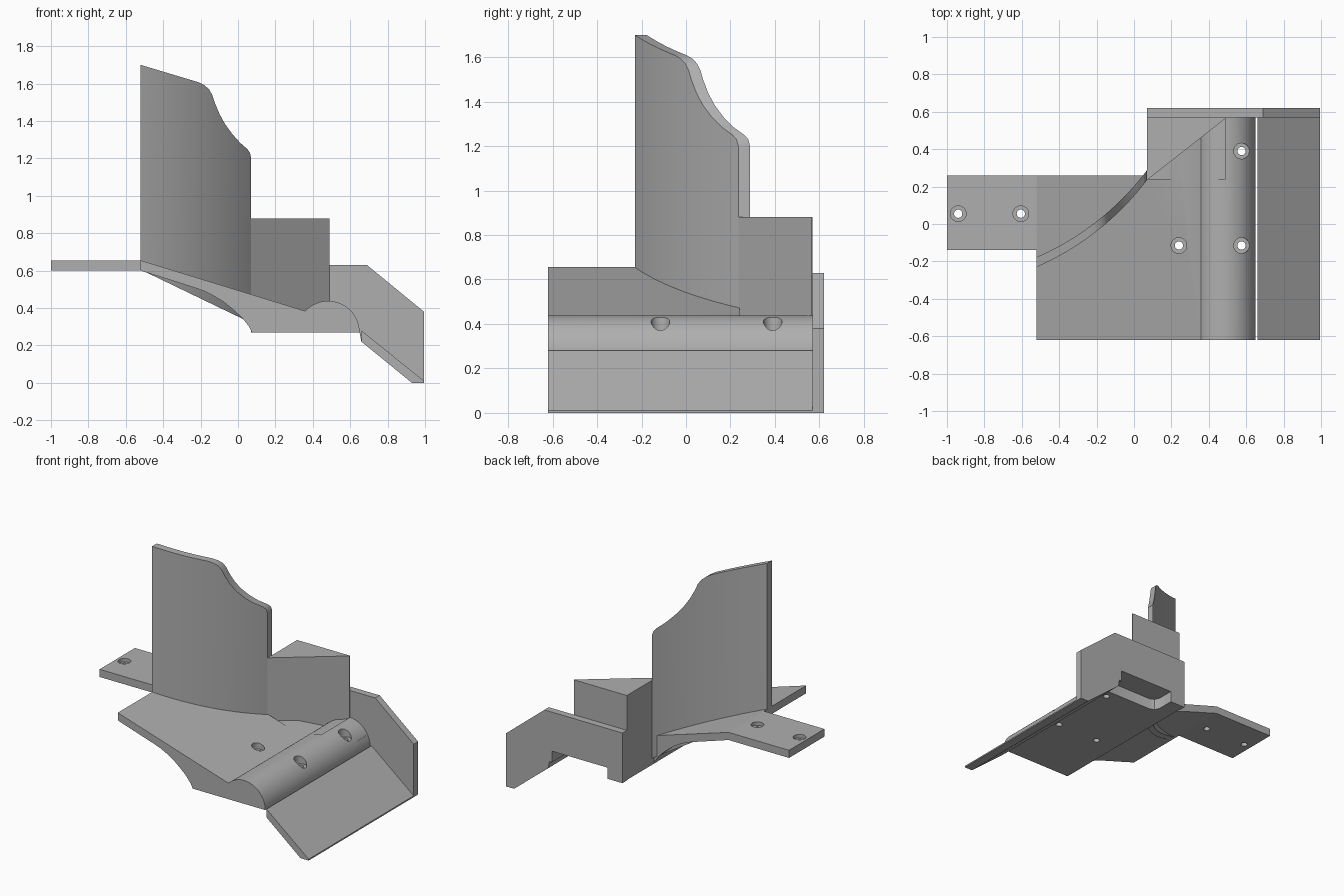
import bpy, bmesh, math
from mathutils import Vector

cube = bpy.data.objects.get("Cube")
if cube:
    bpy.data.objects.remove(cube, do_unlink=True)

grey = bpy.data.materials.new("plain_grey")
grey.use_nodes = True
GREY = (0.43, 0.43, 0.43, 1)
grey.diffuse_color = GREY
grey.node_tree.nodes["Principled BSDF"].inputs["Base Color"].default_value = GREY


def make_object(name, bm):
    bmesh.ops.recalc_face_normals(bm, faces=bm.faces)
    mesh = bpy.data.meshes.new(name)
    bm.to_mesh(mesh)
    bm.free()
    mesh.materials.append(grey)
    ob = bpy.data.objects.new(name, mesh)
    bpy.context.collection.objects.link(ob)
    return ob


def prism(name, points, a, b, axis="y"):
    """Extrude an xz outline along y, or an xy outline along z."""
    bm = bmesh.new()
    place = (lambda p: (p[0], a, p[1])) if axis == "y" else (lambda p: (p[0], p[1], a))
    face = bm.faces.new([bm.verts.new(place(p)) for p in points])
    new = bmesh.ops.extrude_face_region(bm, geom=[face])["geom"]
    move = Vector((0, b - a, 0)) if axis == "y" else Vector((0, 0, b - a))
    bmesh.ops.translate(bm, verts=[g for g in new if isinstance(g, bmesh.types.BMVert)], vec=move)
    return make_object(name, bm)


def box(name, x0, x1, y0, y1, z0, z1):
    return prism(name, [(x0, y0), (x1, y0), (x1, y1), (x0, y1)], z0, z1, "z")


def cut(ob, cutter):
    cutter.hide_render = True
    mod = ob.modifiers.new("cut", "BOOLEAN")
    mod.operation, mod.solver, mod.object = "DIFFERENCE", "EXACT", cutter
    with bpy.context.temp_override(object=ob, active_object=ob):
        bpy.ops.object.modifier_apply(modifier=mod.name)


def screw_cutter(x, y, seat, top):
    """Stepped bore: narrow shank below, wide head recess above the seat."""
    bm = bmesh.new()
    n, rings = 24, []
    for r, z in ((0.022, 0.1), (0.022, seat), (0.042, seat), (0.042, top)):
        rings.append([bm.verts.new((x + r * math.cos(i * math.tau / n),
                                    y + r * math.sin(i * math.tau / n), z)) for i in range(n)])
    for lo, hi in zip(rings, rings[1:]):
        for i in range(n):
            j = (i + 1) % n
            bm.faces.new((lo[i], lo[j], hi[j], hi[i]))
    bm.faces.new(rings[0])
    bm.faces.new(rings[-1])
    return make_object("screw_cutter", bm)


def slope(x):
    return 0.655 - 0.3125 * (x + 0.52)


# Sloping base with a rounded ridge along its right edge
ridge = [(0.482 + 0.168 * math.cos(t), 0.27 + 0.168 * math.sin(t))
         for t in [math.radians(137 * (1 - i / 28)) for i in range(29)]]
under = [(0.075, 0.27), (0.06, 0.3), (0.02, 0.35), (-0.03, 0.395), (-0.08, 0.435),
         (-0.13, 0.465), (-0.18, 0.49), (-0.23, 0.508), (-0.52, 0.6)]
base = prism("sloping_base", [(-0.52, 0.655)] + ridge + under, -0.62, 0.57)

# Mounting arm
arm = box("mounting_arm", -1.0, -0.52, -0.14, 0.26, 0.6, 0.655)

# Inclined flap beside the ridge
flap = prism("inclined_flap", [(0.66, 0.28), (0.995, 0.01), (0.995, 0), (0.93, 0), (0.66, 0.22)],
             -0.62, 0.57)

# Upright plate closing the rear end
plate = prism("end_plate", [(0.07, 0.63), (0.69, 0.63), (0.995, 0.38), (0.995, 0), (0.93, 0),
                            (0.66, 0.22), (0.65, 0.27), (0.07, 0.27)], 0.57, 0.62)

# Triangular support block
block = prism("support_block", [(0.07, 0.235), (0.49, 0.565), (0.49, 0.57), (0.07, 0.57)],
              0.38, 0.88, "z")

# Clear the rear left corner, flatten the block seat, and hollow the rear recess
cut(base, box("corner_cutter", -0.7, 0.07, 0.26, 0.7, 0.1, 0.8))
cut(base, box("seat_cutter", 0.07, 0.49, 0.24, 0.7, 0.427, 0.8))
recess = prism("recess_cutter", [(0.19, 0.7), (0.19, 0.5), (0.205, 0.465), (0.24, 0.45),
                                 (0.63, 0.45), (0.63, 0.7)], 0.1, 0.35, "z")
for part in (base, plate):
    cut(part, recess)

# Screw holes
for part, x, y, seat in ((arm, -0.94, 0.055, 0.63), (arm, -0.605, 0.055, 0.63),
                         (base, 0.24, -0.115, 0.385), (base, 0.575, -0.115, 0.37),
                         (base, 0.575, 0.39, 0.37)):
    cut(part, screw_cutter(x, y, seat, 0.8))

# Curved fin: a circular arc in plan, with a stepped, swept top edge
p0, p1, p2 = Vector((-0.52, -0.23)), Vector((-0.152, 0)), Vector((0.07, 0.235))
d1, d2 = p1 - p0, p2 - p0
det = 2 * (d1.x * d2.y - d1.y * d2.x)
centre = p0 + Vector((d2.y * d1.length_squared - d1.y * d2.length_squared,
                      d1.x * d2.length_squared - d2.x * d1.length_squared)) / det
radius = (p0 - centre).length
top_edge = [(-0.52, 1.7), (-0.21, 1.607), (-0.18, 1.592), (-0.155, 1.57), (-0.138, 1.54),
            (-0.125, 1.5), (-0.1, 1.44), (-0.07, 1.385), (-0.03, 1.33), (0.01, 1.285),
            (0.05, 1.25), (0.064, 1.23), (0.07, 1.2)]


def top_z(x):
    for (xa, za), (xb, zb) in zip(top_edge, top_edge[1:]):
        if x <= xb:
            return za + (zb - za) * (x - xa) / (xb - xa)
    return top_edge[-1][1]


columns = [-0.52 + 0.031 * i for i in range(10)] + [p[0] for p in top_edge[1:]]
bm = bmesh.new()
loops = []
for x in columns:
    y = centre.y - math.sqrt(radius ** 2 - (x - centre.x) ** 2)
    if centre.y < p1.y:
        y = 2 * centre.y - y
    low = slope(x) - 0.05 - 0.1 * (x + 0.52) / 0.59
    loops.append([bm.verts.new(v) for v in ((x, y, low), (x, y, top_z(x)),
                                            (x, y + 0.053, top_z(x)), (x, y + 0.053, low))])
for a, b in zip(loops, loops[1:]):
    for i in range(4):
        j = (i + 1) % 4
        bm.faces.new((a[i], a[j], b[j], b[i]))
bm.faces.new(loops[0])
bm.faces.new(loops[-1])
fin = make_object("curved_fin", bm)

# Remove the cutters and smooth the curved surfaces
for ob in [o for o in bpy.data.objects if "_cutter" in o.name]:
    bpy.data.objects.remove(ob, do_unlink=True)
for ob in (base, arm, flap, plate, block, fin):
    ob.data.shade_smooth()
    ob.data.set_sharp_from_angle(angle=math.radians(25))
